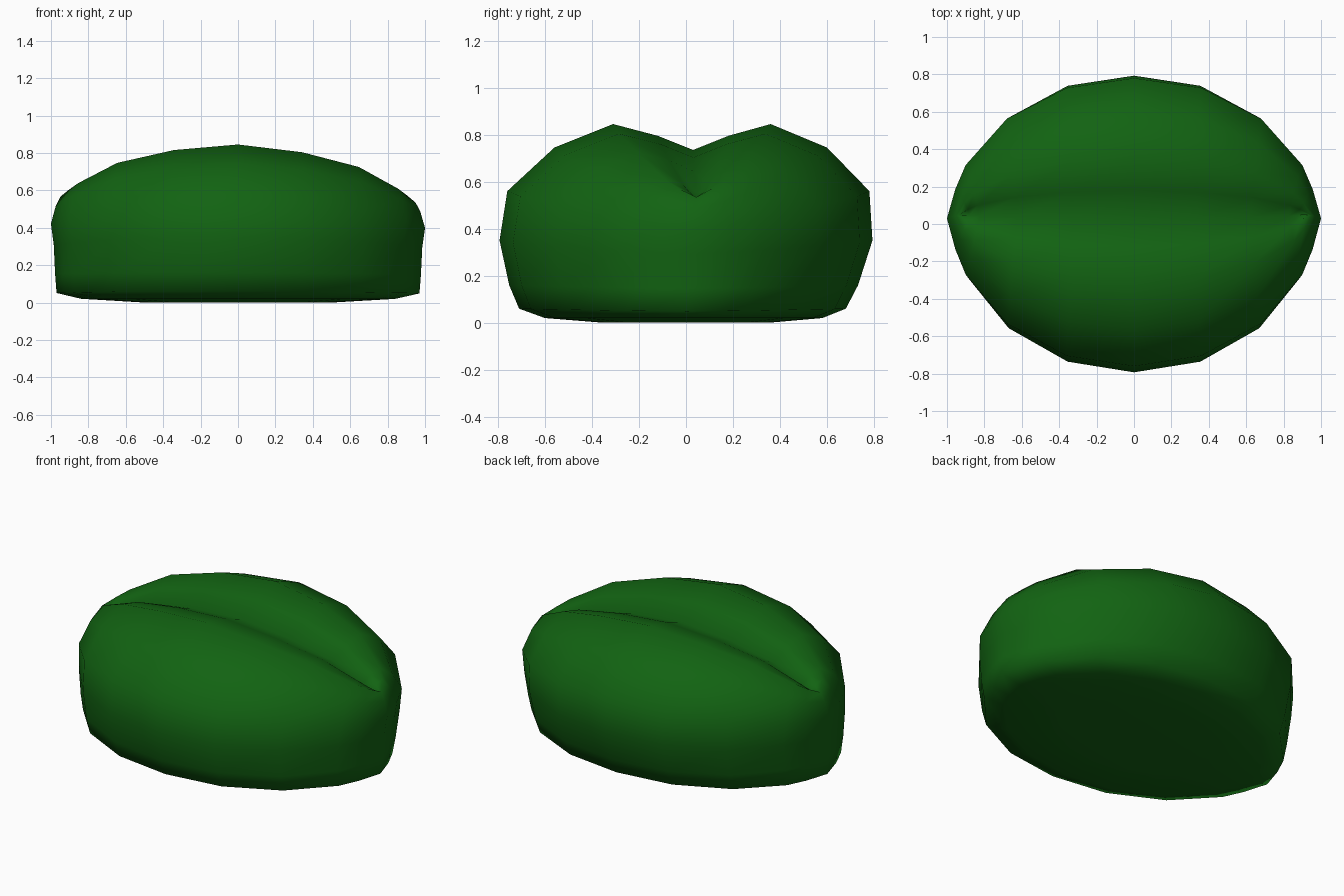
import bpy
import bmesh

cube = bpy.data.objects.get("Cube")
if cube:
    bpy.data.objects.remove(cube, do_unlink=True)

# One green for the whole body
green = bpy.data.materials.new("leaf_green")
colour = (0.006, 0.125, 0.006, 1)
green.diffuse_color = colour
green.use_nodes = True
shader = green.node_tree.nodes["Principled BSDF"]
shader.inputs["Base Color"].default_value = colour
shader.inputs["Roughness"].default_value = 0.9

# Rails from base to groove: half width, middle height, half length, end height, y shift
rails = [
    (0.35, 0.00, 0.50, 0.00, 0.0),
    (0.59, 0.02, 0.84, 0.02, -0.01),
    (0.695, 0.06, 0.97, 0.05, -0.015),
    (0.742, 0.16, 0.978, 0.15, -0.01),
    (0.793, 0.35, 0.985, 0.30, 0.0),
    (0.77, 0.56, 1.00, 0.41, 0.01),
    (0.58, 0.745, 0.975, 0.50, 0.02),
    (0.335, 0.845, 0.95, 0.55, 0.025),
    (0.15, 0.795, 0.93, 0.54, 0.03),
    (0.0, 0.735, 0.92, 0.51, 0.03),
]
# Stations from middle to tip: length share, width share, share of the height drop
half = [(0, 1, 0), (0.36, 0.93, 0.12), (0.68, 0.71, 0.37),
        (0.90, 0.38, 0.75), (0.955, 0.21, 0.88), (1, 0, 1)]
stations = [(-l, w, d) for l, w, d in reversed(half[1:])] + half


def rail_point(rail, station, side):
    width, mid_z, length, end_z, shift = rail
    along, share, drop = station
    x = length * along
    z = mid_z + (end_z - mid_z) * drop
    z -= 0.02 * x * min(1, mid_z)
    return (x, side * width * share + shift + 0.02 * (1 - share), z)


# Body: closed cross-sections joined along x, tapering to both tips
bm = bmesh.new()
rings = []
for station in stations:
    front = [rail_point(r, station, -1) for r in rails]
    back = [rail_point(r, station, 1) for r in reversed(rails[:-1])]
    rings.append([bm.verts.new(p) for p in front + back])
for a, b in zip(rings, rings[1:]):
    for i in range(len(a)):
        j = (i + 1) % len(a)
        bm.faces.new((a[i], a[j], b[j], b[i]))
bmesh.ops.remove_doubles(bm, verts=bm.verts[:], dist=0.0005)
bmesh.ops.recalc_face_normals(bm, faces=bm.faces[:])
for face in bm.faces:
    face.smooth = True

mesh = bpy.data.meshes.new("grooved_body")
bm.to_mesh(mesh)
bm.free()
mesh.materials.append(green)
body = bpy.data.objects.new("grooved_body", mesh)
bpy.context.scene.collection.objects.link(body)
